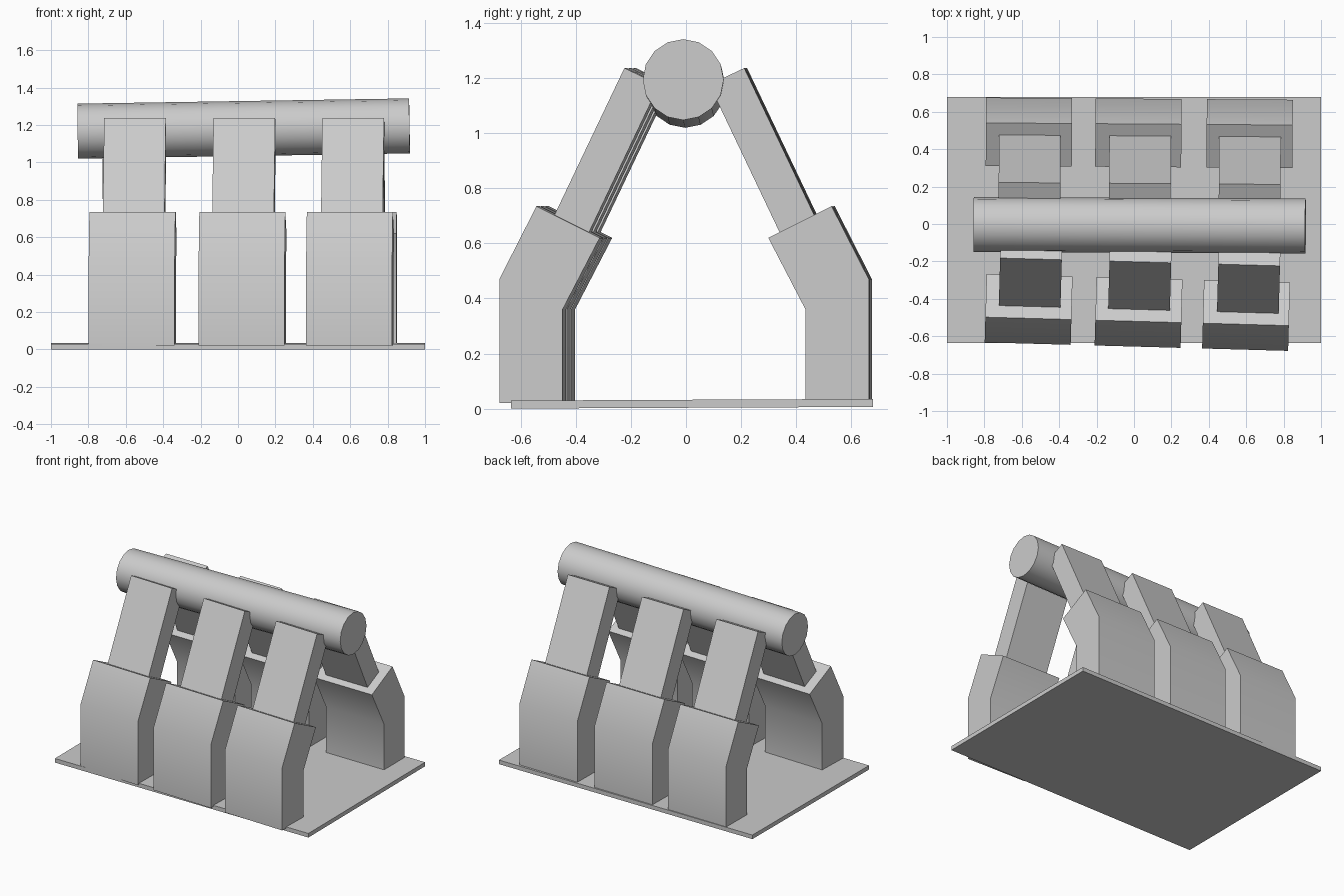
import bpy, bmesh
from math import radians, pi
from mathutils import Matrix, Vector

if "Cube" in bpy.data.objects:
    bpy.data.objects.remove(bpy.data.objects["Cube"])


def finish(bm, name, angle=32):
    bmesh.ops.recalc_face_normals(bm, faces=bm.faces)
    me = bpy.data.meshes.new(name)
    bm.to_mesh(me)
    bm.free()
    ob = bpy.data.objects.new(name, me)
    bpy.context.collection.objects.link(ob)
    bpy.ops.object.select_all(action='DESELECT')
    bpy.context.view_layer.objects.active = ob
    ob.select_set(True)
    bpy.ops.object.shade_smooth_by_angle(angle=radians(angle))
    return ob


def extrude_profile(name, profile, cx, width, matrix):
    """Extrude a side (y, z) profile along x, then place it with a matrix."""
    bm = bmesh.new()
    face = bm.faces.new([bm.verts.new((cx - width / 2, y, z)) for y, z in profile])
    ext = bmesh.ops.extrude_face_region(bm, geom=[face])
    verts = [v for v in ext['geom'] if isinstance(v, bmesh.types.BMVert)]
    bmesh.ops.translate(bm, vec=(width, 0, 0), verts=verts)
    bm.transform(matrix)
    return finish(bm, name)


# Side profiles of a back leg: bent thick sleeve and slanted arm
SLEEVE = [(0.67, 0.02), (0.67, 0.47), (0.535, 0.735),
          (0.305, 0.62), (0.44, 0.36), (0.44, 0.02)]
ARM = [(0.525, 0.59), (0.217, 1.237), (0.09, 1.177), (0.398, 0.53)]

# Back row is nearly square; front row is mirrored and turned slightly
back = Matrix.Rotation(radians(-0.4), 4, 'Z')
front = (Matrix.Translation((0, 0.015, 0)) @ Matrix.Rotation(radians(-1.6), 4, 'Z')
         @ Matrix.Scale(-1, 4, Vector((0, 1, 0))))
rows = {
    "back": (back, (-0.565, 0.02, 0.615), (-0.56, 0.03, 0.617)),
    "front": (front, (-0.55, 0.038, 0.613), (-0.545, 0.04, 0.622)),
}
for row, (matrix, sleeves, arms) in rows.items():
    for side, sx, ax in zip(("left", "middle", "right"), sleeves, arms):
        extrude_profile(f"{row}_{side}_lower_leg", SLEEVE, sx, 0.46, matrix)
        extrude_profile(f"{row}_{side}_upper_leg", ARM, ax, 0.33, matrix)

# Base plate
extrude_profile("base_plate", [(-0.635, 0.0), (0.68, 0.006), (0.68, 0.035), (-0.635, 0.029)],
                0, 2.0, Matrix())

# Top bar, slightly tilted
p0, p1 = Vector((-0.857, -0.003, 1.167)), Vector((0.917, -0.01, 1.195))
axis = p1 - p0
bm = bmesh.new()
bmesh.ops.create_cone(bm, cap_ends=True, segments=16, radius1=0.147, radius2=0.147,
                      depth=axis.length)
bm.transform(Matrix.Translation((p0 + p1) / 2) @ axis.to_track_quat('Z', 'Y').to_matrix().to_4x4())
finish(bm, "top_bar")
